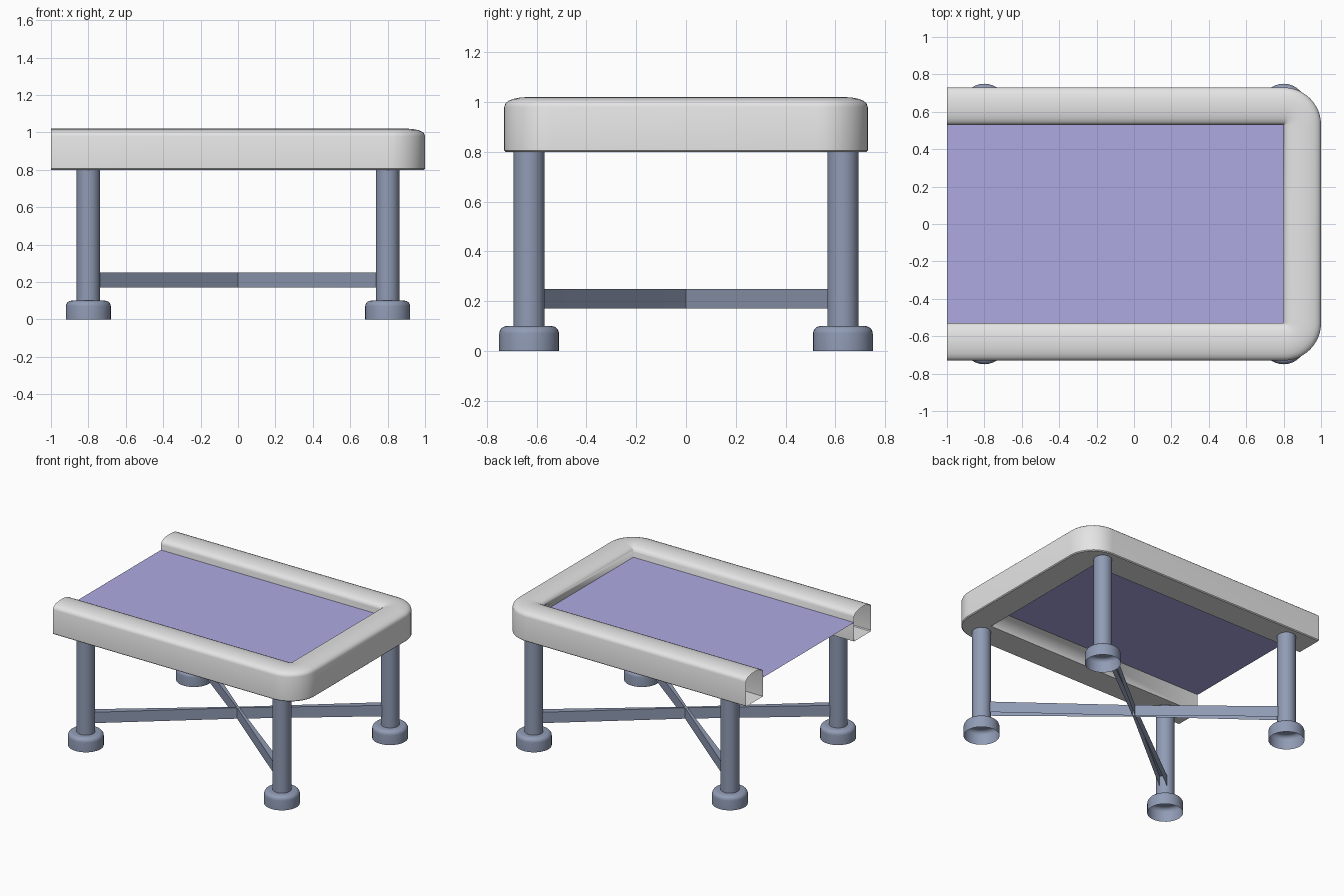
import bpy, bmesh, math
from mathutils import Vector

if "Cube" in bpy.data.objects:
    bpy.data.objects.remove(bpy.data.objects["Cube"])


def material(name, rgb):
    m = bpy.data.materials.new(name)
    m.diffuse_color = (*rgb, 1)
    m.use_nodes = True
    m.node_tree.nodes["Principled BSDF"].inputs["Base Color"].default_value = m.diffuse_color
    return m


GREY = material("light_grey", (0.78, 0.78, 0.78))
STEEL = material("blue_grey", (0.28, 0.33, 0.46))
PURPLE = material("soft_purple", (0.42, 0.40, 0.76))


def loft(name, rings, mat, closed, angle=35):
    """Skin a list of equal point rings."""
    bm = bmesh.new()
    rows = [[bm.verts.new(p) for p in r] for r in rings]
    n = len(rows[0])
    for a, b in zip(rows, rows[1:]):
        for i in range(n if closed else n - 1):
            j = (i + 1) % n
            bm.faces.new((a[i], a[j], b[j], b[i]))
    bmesh.ops.remove_doubles(bm, verts=bm.verts, dist=1e-5)
    bmesh.ops.recalc_face_normals(bm, faces=bm.faces)
    me = bpy.data.meshes.new(name)
    bm.to_mesh(me)
    bm.free()
    ob = bpy.data.objects.new(name, me)
    bpy.context.collection.objects.link(ob)
    me.materials.append(mat)
    bpy.ops.object.select_all(action='DESELECT')
    ob.select_set(True)
    bpy.context.view_layer.objects.active = ob
    bpy.ops.object.shade_smooth_by_angle(angle=math.radians(angle))
    return ob


# U-shaped hollow rail: section is (outward offset, height)
IX, IY, W = 0.8, 0.53, 0.2
section = [(0.1, 1.02), (0.135, 1.018), (0.165, 1.012), (0.184, 1.004),
           (0.195, 0.994), (0.2, 0.98), (0.2, 0.806), (0.194, 0.8),
           (0.0, 0.8), (0.0, 0.98), (0.005, 0.994), (0.016, 1.004),
           (0.035, 1.012), (0.065, 1.018)]
path = [((-1, -IY), -90)]
path += [((IX, -IY), -90 + 7.5 * k) for k in range(13)]
path += [((IX, IY), 7.5 * k) for k in range(13)]
path += [((-1, IY), 90)]
rings = []
for (x, y), deg in path:
    c, s = math.cos(math.radians(deg)), math.sin(math.radians(deg))
    rings.append([(x + c * o, y + s * o, z) for o, z in section])
loft("rail_frame", rings, GREY, True)

# bed panel
BZ = 0.94
loft("bed_panel", [[(-1, -IY, BZ), (IX, -IY, BZ)],
                   [(-1, IY, BZ), (IX, IY, BZ)]], PURPLE, False)

# legs with open-bottomed feet
LX, LY = 0.8, 0.63
leg = [(0.0625, 0.8), (0.0625, 0.1)]
foot = [(0.0, 0.1), (0.09, 0.1)]
foot += [(0.09 + 0.03 * math.sin(a), 0.07 + 0.03 * math.cos(a))
         for a in (math.radians(15 * k) for k in range(1, 7))]
foot += [(0.12, 0.0)]


def lathe(name, profile, x, y):
    n = 32
    loft(name, [[(x + r * math.cos(2 * math.pi * i / n),
                  y + r * math.sin(2 * math.pi * i / n), z) for i in range(n)]
                for r, z in profile], STEEL, True)


for fx, xn in ((-1, "left"), (1, "right")):
    for fy, yn in ((-1, "front"), (1, "back")):
        lathe(f"{yn}_{xn}_leg", leg, fx * LX, fy * LY)
        lathe(f"{yn}_{xn}_foot", foot, fx * LX, fy * LY)

# diagonal braces: narrow channels, pinched at the crossing, open underneath
for sign, name in ((1, "rising_brace"), (-1, "falling_brace")):
    d = Vector((LX, sign * LY, 0))
    side = Vector((-d.y, d.x, 0)).normalized()
    end = d - d.normalized() * 0.055
    rings = []
    for t, w in ((-1, 0.025), (0, 0.008), (1, 0.025)):
        rings.append([tuple(end * t + side * o + Vector((0, 0, z)))
                      for o, z in ((-w, 0.17), (-w, 0.25), (w, 0.25), (w, 0.17))])
    loft(name, rings, STEEL, False)
